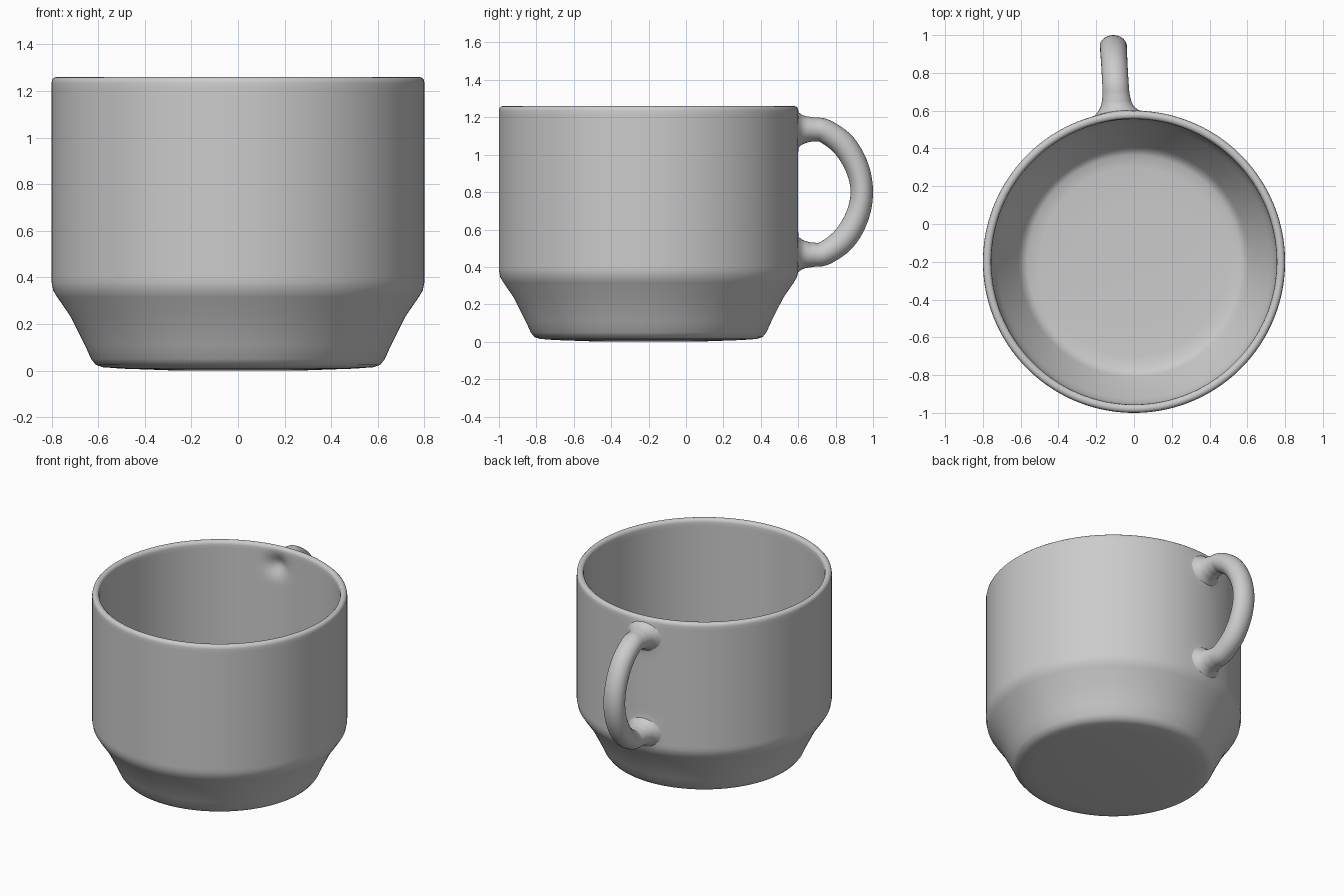
import bpy
import bmesh
from math import sin, cos, pi, exp, hypot
from mathutils import Vector

if "Cube" in bpy.data.objects:
    bpy.data.objects.remove(bpy.data.objects["Cube"], do_unlink=True)

CENTRE_Y = -0.2
ROOT_X = -0.09
MID_Z = 0.8
ROOT_RISE = 0.33

clay = bpy.data.materials.new("grey_ceramic")
clay.use_nodes = True
clay.diffuse_color = (0.6, 0.6, 0.6, 1)
clay.node_tree.nodes["Principled BSDF"].inputs["Base Color"].default_value = (0.6, 0.6, 0.6, 1)


def finish(name, bm):
    bmesh.ops.recalc_face_normals(bm, faces=bm.faces)
    mesh = bpy.data.meshes.new(name)
    bm.to_mesh(mesh)
    bm.free()
    mesh.materials.append(clay)
    mesh.polygons.foreach_set("use_smooth", [True] * len(mesh.polygons))
    obj = bpy.data.objects.new(name, mesh)
    bpy.context.collection.objects.link(obj)
    return obj


def bridge(bm, a, b):
    for i in range(len(a)):
        j = (i + 1) % len(a)
        bm.faces.new((a[i], a[j], b[j], b[i]))


def wall(radius, z0, z1, rows):
    return [(radius, z0 + (z1 - z0) * i / rows) for i in range(rows + 1)]


# Cup body: one closed profile, turned around the vertical axis
SEGMENTS = 160
profile = [(0.3, 0.002), (0.5, 0.009), (0.58, 0.015), (0.61, 0.025), (0.63, 0.05),
           (0.657, 0.11), (0.72, 0.235), (0.775, 0.315), (0.793, 0.345)]
profile += wall(0.8, 0.38, 1.235, 36)
profile += [(0.797, 1.25), (0.788, 1.258), (0.778, 1.26), (0.767, 1.258), (0.758, 1.25)]
profile += wall(0.755, 1.235, 0.38, 36)
profile += [(0.745, 0.345), (0.725, 0.305), (0.67, 0.215), (0.61, 0.115),
            (0.59, 0.088), (0.565, 0.075), (0.5, 0.068), (0.3, 0.065)]

bm = bmesh.new()
rings = []
for r, z in profile:
    ring = []
    for i in range(SEGMENTS):
        a = 2 * pi * i / SEGMENTS
        x, y = r * cos(a), r * sin(a)
        # Soft hollow where the wall swells into each handle root
        if y > 0 and r > 0.74:
            d = hypot(x - ROOT_X, abs(z - MID_Z) - ROOT_RISE)
            y += 0.045 * exp(-(d / 0.06) ** 2)
        ring.append(bm.verts.new((x, y + CENTRE_Y, z)))
    rings.append(ring)
for lower, upper in zip(rings, rings[1:]):
    bridge(bm, lower, upper)
for ring, z in ((rings[0], 0.0), (rings[-1], 0.065)):
    tip = bm.verts.new((0, CENTRE_Y, z))
    for i in range(SEGMENTS):
        bm.faces.new((ring[i], ring[(i + 1) % SEGMENTS], tip))
finish("cup_body", bm)

# Handle: y, height from middle, half width, half thickness; mirrored downwards
half = [(0.575, 0.33, 0.17, 0.12), (0.6, 0.332, 0.12, 0.1), (0.63, 0.334, 0.087, 0.077),
        (0.68, 0.335, 0.073, 0.065), (0.745, 0.325, 0.07, 0.064), (0.845, 0.25, 0.07, 0.066),
        (0.915, 0.13, 0.071, 0.063), (0.94, 0.0, 0.072, 0.06)]
keys = [Vector(k) for k in half]
keys += [Vector((k[0], -k[1], k[2], k[3])) for k in reversed(half[:-1])]


def spline(points, steps):
    padded = [points[0]] + points + [points[-1]]
    out = []
    for p0, p1, p2, p3 in zip(padded, padded[1:], padded[2:], padded[3:]):
        for s in range(steps):
            t = s / steps
            out.append(0.5 * (2 * p1 + (p2 - p0) * t + (2 * p0 - 5 * p1 + 4 * p2 - p3) * t ** 2
                              + (3 * p1 - p0 - 3 * p2 + p3) * t ** 3))
    return out + [points[-1]]


SIDES = 32
path = spline(keys, 6)
bm = bmesh.new()
rings = []
for i, p in enumerate(path):
    before, after = path[max(i - 1, 0)], path[min(i + 1, len(path) - 1)]
    along = Vector((after[0] - before[0], after[1] - before[1])).normalized()
    if p[0] < 0.64:
        along = Vector((1 if i < len(path) / 2 else -1, 0))
    centre_x = ROOT_X - 0.02 * min(max((p[0] - 0.6) / 0.35, 0), 1)
    # Roots wrap onto the round wall, fading to straight sections outside it
    wrap = min(max((0.7 - p[0]) / 0.1, 0), 1)
    ring = []
    for k in range(SIDES):
        a = 2 * pi * k / SIDES
        x = centre_x + p[2] * cos(a)
        n = p[3] * sin(a)
        curve = (0.64 - x * x) ** 0.5 - 0.8
        ring.append(bm.verts.new((x, p[0] - along.y * n + wrap * curve,
                                  MID_Z + p[1] + along.x * n)))
    rings.append(ring)
for a, b in zip(rings, rings[1:]):
    bridge(bm, a, b)
finish("handle", bm)
